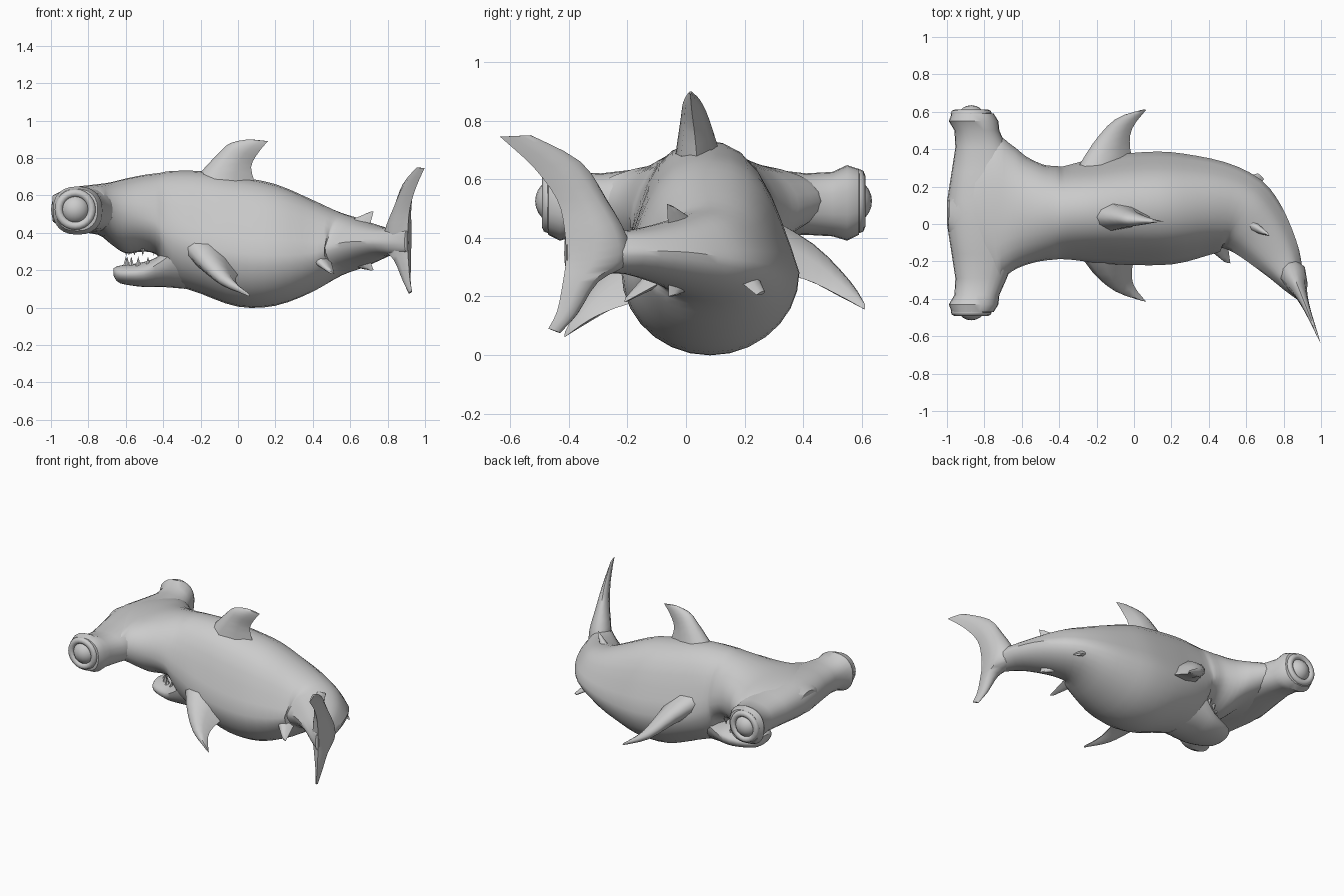
import bpy, bmesh, math
from mathutils import Vector, Matrix

if "Cube" in bpy.data.objects:
    bpy.data.objects.remove(bpy.data.objects["Cube"])


def finish(bm, name, angle=40):
    bmesh.ops.recalc_face_normals(bm, faces=bm.faces[:])
    me = bpy.data.meshes.new(name)
    bm.to_mesh(me)
    bm.free()
    for p in me.polygons:
        p.use_smooth = True
    me.set_sharp_from_angle(angle=math.radians(angle))
    ob = bpy.data.objects.new(name, me)
    bpy.context.collection.objects.link(ob)
    return ob


def smooth_stations(st, n=3):
    # Catmull-Rom interpolation of every component
    out = []
    for i in range(len(st) - 1):
        a, b, c, d = st[max(i - 1, 0)], st[i], st[i + 1], st[min(i + 2, len(st) - 1)]
        for k in range(n):
            t = k / n
            out.append([0.5 * (2 * q + (r - p) * t + (2 * p - 5 * q + 4 * r - s) * t * t
                               + (3 * q - p - 3 * r + s) * t ** 3)
                        for p, q, r, s in zip(a, b, c, d)])
    return out + [list(st[-1])]


def loft(name, rings, angle=40):
    bm = bmesh.new()
    vs = [[bm.verts.new(p) for p in r] for r in rings]
    m = len(vs[0])
    for a, b in zip(vs, vs[1:]):
        for j in range(m):
            bm.faces.new((a[j], a[(j + 1) % m], b[(j + 1) % m], b[j]))
    bm.faces.new(vs[0])
    bm.faces.new(vs[-1])
    return finish(bm, name, angle)


def trunk(name, stations, sides=28):
    # stations: x, y, half width, z bottom, z widest, z top
    st = smooth_stations(stations)
    rings = []
    for i, (x, y, hw, zb, zm, zt) in enumerate(st):
        p, q = st[max(i - 1, 0)], st[min(i + 1, len(st) - 1)]
        t = Vector((q[0] - p[0], q[1] - p[1])).normalized()
        slim = .11 * min(max((x + .5) / .3, 0), 1)  # back narrower than belly
        ring = []
        for k in range(sides):
            a = math.tau * k / sides
            u, v = hw * math.cos(a), math.sin(a)
            if v > 0:
                u *= 1 - slim * math.sin(math.pi * v)
            z = zm + v * ((zt - zm) if v > 0 else (zm - zb))
            ring.append((x - t.y * u, y + t.x * u, z))
        rings.append(ring)
    return loft(name, rings)


def fin(name, stations):
    # stations: leading point, trailing point, thickness
    st = smooth_stations([(*l, *t, h) for l, t, h in stations])
    span = Vector(st[-1][:3]) + Vector(st[-1][3:6]) - Vector(st[0][:3]) - Vector(st[0][3:6])
    rings = []
    for s in st:
        l, t, h = Vector(s[:3]), Vector(s[3:6]), max(s[6], 0.004)
        n = (t - l).cross(span).normalized() * h / 2
        prof = [(0, 0), (.07, .55), (.3, 1), (.65, .75), (1, 0), (.65, -.75), (.3, -1), (.07, -.55)]
        rings.append([l.lerp(t, c) + n * w for c, w in prof])
    return loft(name, rings, 55)


# Body sweeping back into the curved tail stem
trunk("body", [
    (-.99, .06, .10, .46, .53, .60), (-.90, .06, .30, .41, .53, .64),
    (-.75, .07, .41, .39, .53, .66), (-.68, .07, .36, .34, .52, .67),
    (-.60, .065, .30, .29, .50, .69), (-.50, .06, .26, .30, .48, .71),
    (-.42, .06, .25, .27, .45, .72), (-.36, .06, .25, .14, .40, .73),
    (-.20, .07, .28, .075, .33, .73), (0, .08, .30, .005, .29, .70),
    (.20, .085, .30, .01, .28, .66), (.40, .09, .26, .085, .29, .575),
    (.54, .065, .225, .17, .31, .51), (.62, .01, .195, .205, .33, .48),
    (.70, -.08, .16, .24, .35, .45), (.785, -.20, .115, .275, .355, .425),
    (.85, -.32, .06, .28, .35, .42), (.90, -.41, .012, .30, .35, .41)])

# Lower jaw
trunk("lower_jaw", [
    (-.665, .07, .05, .17, .19, .21), (-.63, .07, .11, .13, .18, .225),
    (-.50, .07, .165, .11, .19, .245), (-.40, .065, .20, .11, .25, .30),
    (-.28, .065, .22, .10, .35, .50)])

# Teeth along both jaws
bm = bmesh.new()
for base, tip, shift in ((.225, 1, 0), (.325, -1, .5)):
    for i in range(-4, 5):
        t = (i + shift) / 4.5
        mat = Matrix.Translation((-.60 + .15 * t * t, .07 + .13 * t, base + tip * .02))
        if tip < 0:
            mat = mat @ Matrix.Rotation(math.pi, 4, 'X')
        bmesh.ops.create_cone(bm, cap_ends=True, segments=6, radius1=.018, radius2=0,
                              depth=.055, matrix=mat)
finish(bm, "teeth", 30)

# Hammer head: rounded sections swept sideways (offset, x front, x back, z low, z high)
half = [(.06, -1.0, -.62, .40, .65), (.22, -.975, -.63, .405, .635), (.35, -.955, -.68, .41, .62),
        (.44, -.96, -.72, .405, .625), (.49, -.99, -.725, .39, .648), (.53, -.975, -.75, .41, .635),
        (.535, -.95, -.78, .44, .61)]
rings = []
for d, x0, x1, z0, z1 in [(-s[0], *s[1:]) for s in reversed(half)] + half:
    ring = []
    for k in range(24):
        a = math.tau * k / 24
        c, s = math.cos(a), math.sin(a)
        c, s = math.copysign(abs(c) ** .85, c), math.copysign(abs(s) ** .85, s)
        ring.append(((x0 + x1) / 2 + c * (x1 - x0) / 2, .06 + d, (z0 + z1) / 2 + s * (z1 - z0) / 2))
    rings.append(ring)
loft("hammer_head", rings)

# Eyes with raised lids
for side in (-1, 1):
    bm = bmesh.new()
    bmesh.ops.create_uvsphere(bm, u_segments=20, v_segments=12, radius=.08,
                              matrix=Matrix.Translation((-.87, .06 + side * .495, .525)))
    finish(bm, "eyeball")
    bpy.ops.mesh.primitive_torus_add(major_segments=24, minor_segments=8, major_radius=.088,
                                     minor_radius=.022, location=(-.87, .06 + side * .53, .525),
                                     rotation=(math.pi / 2, 0, 0))
    bpy.context.object.name = "eyelid"
    bpy.ops.object.shade_smooth()

# Dorsal fin
fin("dorsal_fin", [((-.24, .04, .68), (.10, .04, .64), .16), ((-.11, .03, .82), (.07, .03, .75), .10),
                   ((-.04, .02, .88), (.11, .02, .83), .06), ((.06, .015, .90), (.16, .015, .89), .012)])

# Pectoral fins, the body being slightly rolled
fin("left_pectoral_fin", [((-.33, .25, .45), (.02, .25, .29), .17), ((-.22, .43, .36), (-.02, .40, .26), .11),
                          ((-.10, .56, .24), (-.01, .51, .21), .06), ((.04, .61, .17), (.065, .61, .155), .015)])
fin("right_pectoral_fin", [((-.33, -.10, .39), (.02, -.11, .20), .17), ((-.22, -.26, .27), (-.01, -.24, .16), .11),
                           ((-.10, -.36, .15), (0, -.33, .12), .06), ((.04, -.41, .08), (.065, -.415, .06), .015)])

# Vertical tail fin (y, z of leading and trailing edge, thickness)
tx = lambda y: .995 + (-.63 - y) * .4
fin("tail_fin", [((tx(a), a, b), (tx(c), c, d), h) for a, b, c, d, h in [
    (-.43, .075, -.47, .09, .012), (-.37, .14, -.44, .15, .04), (-.30, .25, -.42, .25, .09),
    (-.20, .31, -.41, .33, .14), (-.20, .40, -.415, .43, .14), (-.27, .53, -.44, .53, .09),
    (-.36, .66, -.52, .64, .045), (-.53, .75, -.635, .745, .012)]])

# Small rear fins
for name, l0, t0, l1, t1 in [
        ("second_dorsal_fin", (.58, .03, .46), (.70, -.06, .42), (.70, -.04, .505), (.725, -.065, .515)),
        ("anal_fin", (.58, .03, .23), (.70, -.06, .27), (.69, -.03, .205), (.725, -.06, .20)),
        ("right_pelvic_fin", (.38, -.12, .27), (.50, -.10, .24), (.48, -.20, .195), (.515, -.21, .18)),
        ("left_pelvic_fin", (.54, .23, .29), (.64, .16, .27), (.66, .27, .215), (.695, .24, .205))]:
    fin(name, [(l0, t0, .06), (l1, t1, .014)])
